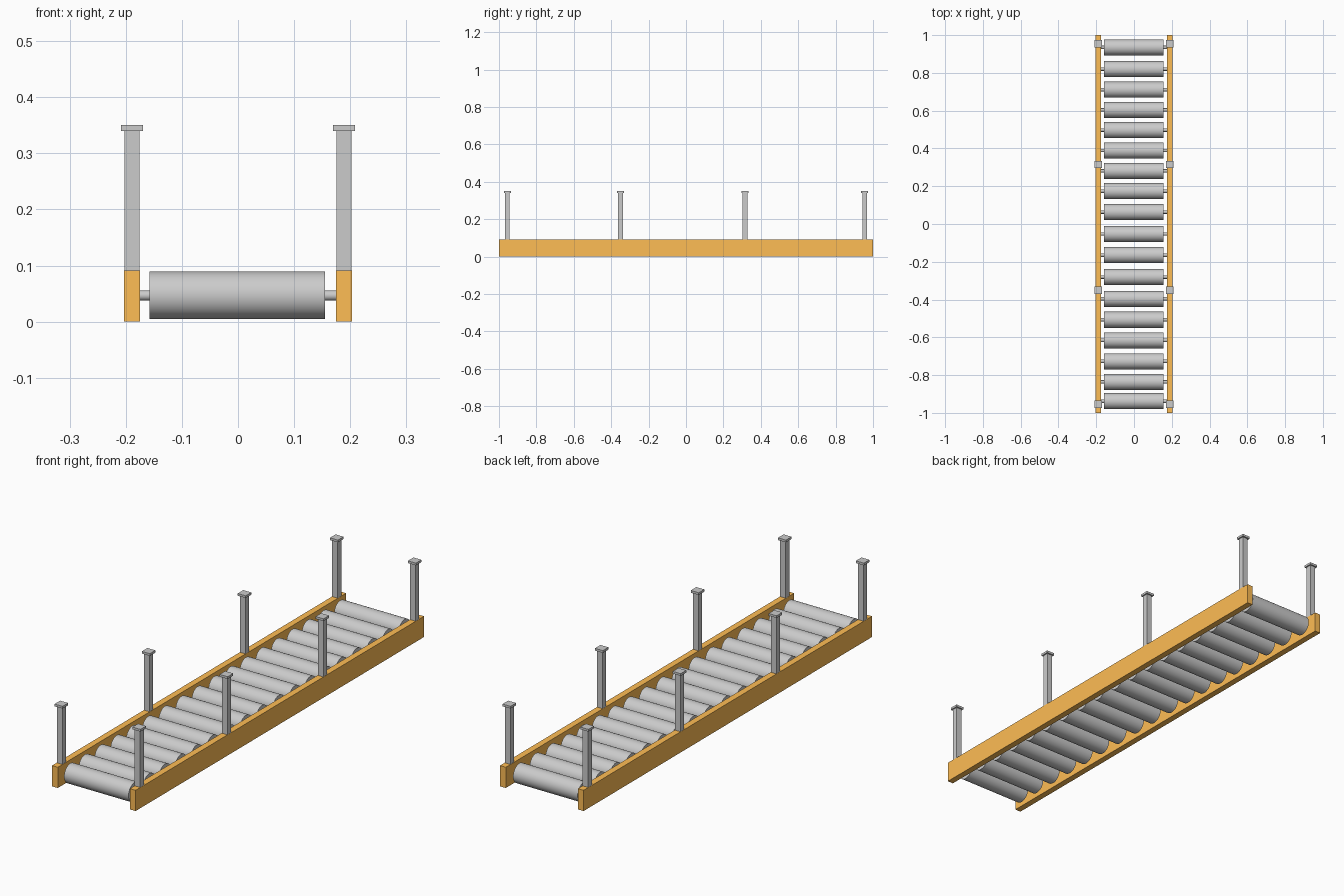
import bpy
from math import pi

if "Cube" in bpy.data.objects:
    bpy.data.objects.remove(bpy.data.objects["Cube"])

orange = bpy.data.materials.new("orange_paint")
orange.diffuse_color = (1.0, 0.51, 0.09, 1)
orange.use_nodes = True
orange.node_tree.nodes["Principled BSDF"].inputs["Base Color"].default_value = orange.diffuse_color


def box(name, x, y, z, mat=None):
    """Box from (min, max) ranges on each axis."""
    bpy.ops.mesh.primitive_cube_add(size=1, location=[sum(r) / 2 for r in (x, y, z)])
    ob = bpy.context.object
    ob.name = name
    ob.scale = [r[1] - r[0] for r in (x, y, z)]
    bpy.ops.object.transform_apply(location=False, rotation=False, scale=True)
    if mat:
        ob.data.materials.append(mat)
    return ob


def rod(name, x, y, z, radius, sides):
    """Cylinder lying along x between the two x values."""
    bpy.ops.mesh.primitive_cylinder_add(
        vertices=sides, radius=radius, depth=x[1] - x[0],
        location=((x[0] + x[1]) / 2, y, z), rotation=(0, pi / 2, 0))
    ob = bpy.context.object
    ob.name = name
    bpy.ops.object.shade_smooth_by_angle()
    return ob


def around(c, half):
    return (c - half, c + half)


POST_Y = (-0.955, -0.35, 0.315, 0.955)
ROLLER_Y = (0.935, 0.82, 0.711, 0.604, 0.497, 0.389, 0.281, 0.174, 0.063,
            -0.053, -0.165, -0.281, -0.396, -0.507, -0.616, -0.727, -0.836, -0.938)

# Side rails with hanger posts and square end plates
for side, s in (("left", -1), ("right", 1)):
    c = s * 0.189
    box(f"{side}_rail", around(c, 0.014), (-1, 1), (0, 0.091), orange)
    for i, y in enumerate(POST_Y):
        box(f"{side}_post_{i}", around(c, 0.0133), around(y, 0.0125), (0.09, 0.341))
        box(f"{side}_post_plate_{i}", around(c, 0.0193), around(y, 0.0193), (0.34, 0.35))

# Rollers on thin axles
for i, y in enumerate(ROLLER_Y):
    rod(f"roller_{i}", (-0.158, 0.155), y, 0.047, 0.0425, 32)
    rod(f"axle_{i}", (-0.18, 0.18), y, 0.0465, 0.009, 16)
